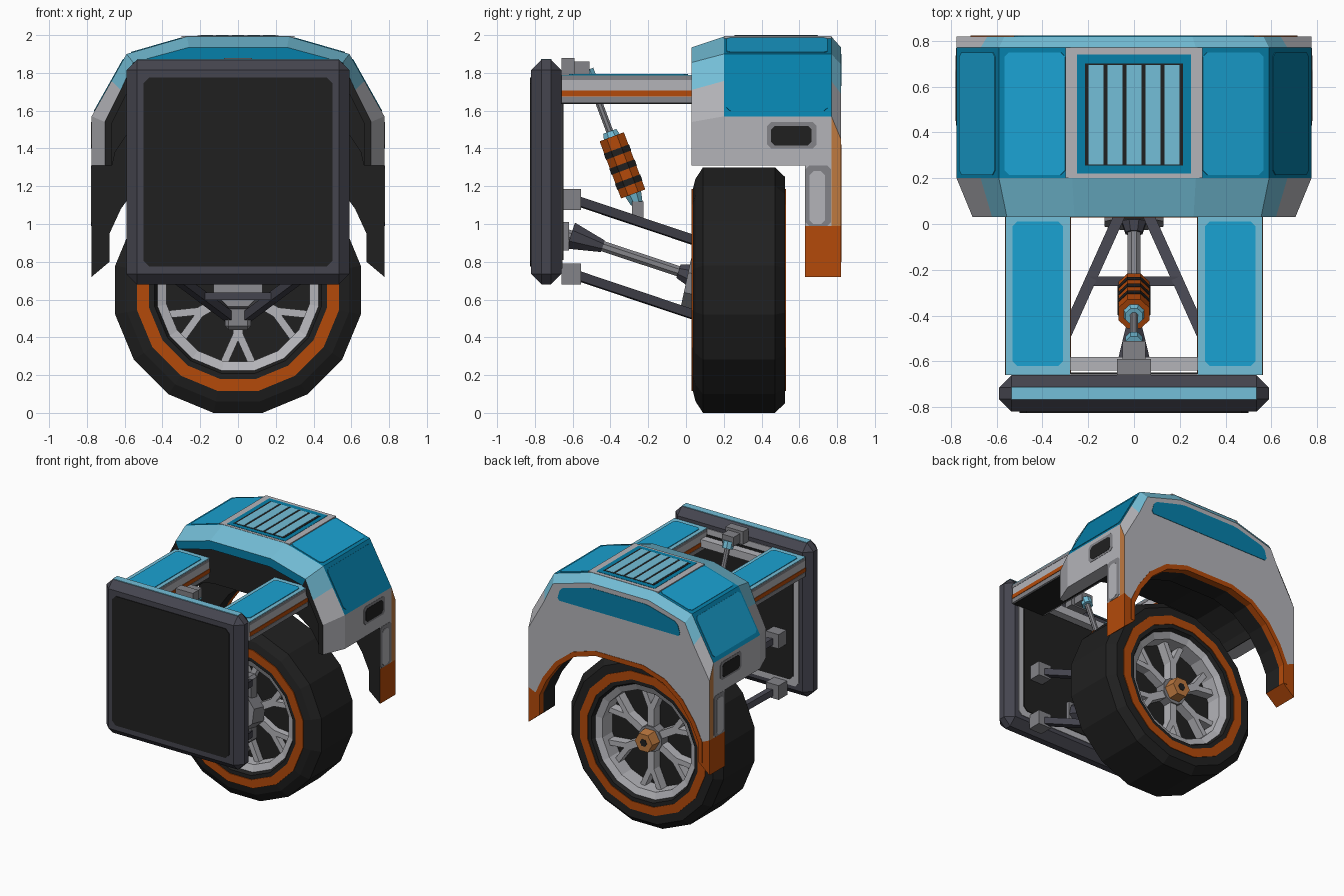
import bpy, bmesh, math
from mathutils import Vector, Matrix

if "Cube" in bpy.data.objects:
    bpy.data.objects.remove(bpy.data.objects["Cube"])

def material(name, hexcol):
    m = bpy.data.materials.new(name)
    c = [int(hexcol[i:i + 2], 16) / 255 for i in (0, 2, 4)]
    m.diffuse_color = [v / 12.92 if v < .04 else ((v + .055) / 1.055) ** 2.4 for v in c] + [1]
    m.use_nodes = True
    m.node_tree.nodes["Principled BSDF"].inputs["Base Color"].default_value = m.diffuse_color
    return m

MATS = [material(n, h) for n, h in (
    ("blue", "1AA2D2"), ("teal", "0680AA"), ("light_blue", "74BFD8"), ("light_grey", "B4B4B9"),
    ("mid_grey", "838388"), ("dark_grey", "45454F"), ("black", "202020"), ("orange", "B44A0A"),
    ("tan", "BF7A40"))]
BLUE, TEAL, LBLUE, LGREY, GREY, DARK, BLACK, ORANGE, TAN = range(9)

def finish(name, bm, mat=None):
    bmesh.ops.recalc_face_normals(bm, faces=bm.faces)
    if mat is not None:
        for f in bm.faces:
            f.material_index = mat
    me = bpy.data.meshes.new(name)
    bm.to_mesh(me)
    bm.free()
    for m in MATS:
        me.materials.append(m)
    ob = bpy.data.objects.new(name, me)
    bpy.context.collection.objects.link(ob)
    return ob

def box(name, lo, hi, mat, bevel=0, rot=None):
    lo, hi = Vector(lo), Vector(hi)
    bm = bmesh.new()
    bmesh.ops.create_cube(bm, size=1)
    bmesh.ops.scale(bm, vec=hi - lo, verts=bm.verts)
    if bevel:
        bmesh.ops.bevel(bm, geom=bm.edges[:], offset=bevel, segments=1, affect='EDGES')
    if rot:
        bmesh.ops.transform(bm, matrix=rot, verts=bm.verts)
    bmesh.ops.translate(bm, vec=(lo + hi) / 2, verts=bm.verts)
    return finish(name, bm, mat)

def rod(name, a, b, r1, r2, mat, n=8):
    a, b = Vector(a), Vector(b)
    bm = bmesh.new()
    bmesh.ops.create_cone(bm, cap_ends=True, segments=n, radius1=r1, radius2=r2, depth=(b - a).length)
    q = (b - a).to_track_quat('Z', 'Y').to_matrix().to_4x4() @ Matrix.Rotation(math.pi / n, 4, 'Z')
    bmesh.ops.transform(bm, matrix=Matrix.Translation((a + b) / 2) @ q, verts=bm.verts)
    return finish(name, bm, mat)

def plate(name, pts, d, mat, t=.005, cut=.02):
    """Thin plate with clipped corners, raised along d."""
    pts = [Vector(p) for p in pts]
    d = Vector(d).normalized() * t
    poly = []
    for i, p in enumerate(pts):
        for q in (pts[i - 1], pts[(i + 1) % len(pts)]):
            poly.append(p + (q - p).normalized() * cut)
    bm = bmesh.new()
    lo, hi = ([bm.verts.new(p + k * d) for p in poly] for k in (-.5, 1))
    bm.faces.new(lo)
    bm.faces.new(hi)
    for i in range(len(poly)):
        bm.faces.new((lo[i - 1], lo[i], hi[i], hi[i - 1]))
    return finish(name, bm, mat)

def lathe(name, prof, mat, n=16, c=.65):
    """Closed (radius, y) profile spun about the axle."""
    bm = bmesh.new()
    rings = []
    for k in range(n):
        a = 2 * math.pi * (k + .5) / n
        rings.append([bm.verts.new((r * math.sin(a), y, c - r * math.cos(a))) for r, y in prof])
    for k in range(n):
        for i in range(len(prof)):
            bm.faces.new((rings[k - 1][i - 1], rings[k][i - 1], rings[k][i], rings[k - 1][i]))
    return finish(name, bm, mat)

def arch(name, stations, outer_mats, inner_mats, end_mats):
    """Arch lofted along y; half profiles run from the foot to the crown and are mirrored."""
    bm = bmesh.new()
    full = lambda h, y: [bm.verts.new((x, y, z)) for x, z in h] + \
                        [bm.verts.new((-x, y, z)) for x, z in reversed(h)]
    S = [(full(o, y), full(i, y)) for y, o, i in stations]
    n = len(S[0][0])
    def quad(a, b, c, d, m):
        bm.faces.new((a, b, c, d)).material_index = m
    for k in range(n - 1):
        h = min(k, n - 2 - k)
        for j in range(len(S) - 1):
            (o0, i0), (o1, i1) = S[j], S[j + 1]
            quad(o0[k], o0[k + 1], o1[k + 1], o1[k], outer_mats[j][h])
            quad(i0[k], i0[k + 1], i1[k + 1], i1[k], inner_mats[j])
        for e, (o, i) in enumerate((S[0], S[-1])):
            quad(o[k], o[k + 1], i[k + 1], i[k], end_mats[e][h])
    for j in range(len(S) - 1):
        for k in (0, n - 1):
            quad(S[j][0][k], S[j + 1][0][k], S[j + 1][1][k], S[j][1][k], outer_mats[j][0])
    return finish(name, bm)

# front mounting panel
box("mounting_panel", (-.59, -.82, .68), (.59, -.66, 1.87), DARK, .055)
def wall(name, w, z0, z1, y, d, mat, cut=.03):
    plate(name, [(-w, y, z0), (w, y, z0), (w, y, z1), (-w, y, z1)], (0, d, 0), mat, cut=cut)
wall("panel_front_pad", .5, .775, 1.775, -.82, -1, BLACK)
wall("panel_back_trim", .505, .765, 1.785, -.66, 1, LGREY)
wall("panel_back_pad", .46, .81, 1.74, -.654, 1, BLACK)
box("panel_top_stripe", (-.535, -.767, 1.86), (.535, -.713, 1.873), LBLUE)

# upper beams
for s in (-1, 1):
    def sbox(name, x0, x1, y0, y1, z0, z1, mat):
        box(name, (min(s * x0, s * x1), y0, z0), (max(s * x0, s * x1), y1, z1), mat)
    sbox("beam", .28, .56, -.66, .1, 1.64, 1.783, LGREY)
    sbox("beam_top", .279, .561, -.66, .1, 1.783, 1.79, LBLUE)
    sbox("beam_bottom", .29, .55, -.66, .1, 1.636, 1.641, BLACK)
    sbox("beam_lower_trim", .277, .563, -.66, .1, 1.64, 1.672, GREY)
    sbox("beam_upper_trim", .278, .562, -.66, .1, 1.762, 1.784, GREY)
    sbox("beam_stripe", .276, .564, -.66, .1, 1.676, 1.706, ORANGE)
    plate("beam_panel", [(s * .31, -.62, 1.79), (s * .53, -.62, 1.79), (s * .53, .01, 1.79),
                         (s * .31, .01, 1.79)], (0, 0, 1), BLUE)
box("beam_crossbar", (-.28, -.64, 1.67), (.28, -.58, 1.73), LGREY)

# fender shell over the wheel
TOP = [(.775, 1.57), (.67, 1.757), (.59, 1.9), (.27, 1.992)]
FRONT = [(.705, 1.31), (.705, 1.54), (.62, 1.71), (.555, 1.855), (.26, 1.935)]
INNER = [(.67, 1.31), (.67, 1.53), (.595, 1.68), (.53, 1.80), (.25, 1.87)]
SIDE = [LGREY, TEAL, TEAL, TEAL, TEAL]
arch("fender_shell", [(.03, FRONT, INNER), (.2, [(.775, 1.31)] + TOP, INNER), (.64, [(.775, 1.31)] + TOP, INNER)],
     [[LGREY, LGREY, LBLUE, LBLUE, LBLUE], SIDE], [BLACK, BLACK], [[BLACK, BLACK, BLACK, TEAL, TEAL], [BLACK] * 5])

# dark wheel well lining inside the shell
WELL = [(.665, 1.312), (.65, 1.38), (.59, 1.47), (.48, 1.55), (.25, 1.6)]
arch("wheel_well_lining", [(.05, INNER, WELL), (.635, INNER, WELL)], [[BLACK] * 5], [BLACK], [[BLACK] * 5] * 2)

# rear fender wall with wheel arch and legs
LEG = [(.775, .72), (.775, .99)] + TOP
ARCH = [(.68, .80), (.68, .95), (.62, 1.08), (.52, 1.22), (.38, 1.33), (.2, 1.385)]
BACK = [(.775, .72), (.775, .99), (.775, 1.45), (.64, 1.69), (.565, 1.845), (.255, 1.935)]
RIM = [(.715, .80), (.715, .96), (.652, 1.097), (.545, 1.247), (.395, 1.364), (.208, 1.422)]
arch("fender_rear_wall", [(.63, LEG, ARCH), (.77, LEG, ARCH), (.82, BACK, ARCH)],
     [[ORANGE] + SIDE, [ORANGE, TAN, LGREY, LBLUE, LBLUE, LBLUE]], [BLACK, ORANGE],
     [[BLACK] * 6, [ORANGE] + [LGREY] * 5])
arch("wheel_arch_trim", [(.815, RIM, ARCH), (.823, RIM, ARCH)], [[ORANGE] * 6], [ORANGE], [[ORANGE] * 6] * 2)
plate("rear_panel", [(-.53, .82, 1.73), (.53, .82, 1.73), (.5, .82, 1.83), (.24, .82, 1.9), (-.24, .82, 1.9),
                     (-.5, .82, 1.83)], (0, 1, 0), TEAL, .003)

# raised panels on the sloped fender faces, slots and leg insets
for s in (-1, 1):
    for name, a, b in (("upper_panel", (.30, 1.9834), (.565, 1.9072)), ("slope_panel", (.605, 1.873), (.76, 1.597))):
        d = (s * (a[1] - b[1]), 0, b[0] - a[0])
        bright = name == "upper_panel" or s < 0
        plate(name, [(s * a[0], .215, a[1]), (s * b[0], .215, b[1]), (s * b[0], .75, b[1]), (s * a[0], .75, a[1])],
              d, BLUE if bright else TEAL, .004)
    def side_plate(name, y0, y1, z0, z1, mat, t):
        x = s * .775
        plate(name, [(x, y0, z0), (x, y1, z0), (x, y1, z1), (x, y0, z1)], (s, 0, 0), mat, t)
    side_plate("slot_frame", .43, .69, 1.4, 1.54, GREY, .002)
    side_plate("side_slot", .45, .665, 1.415, 1.52, BLACK, .004)
    side_plate("leg_border", .632, .768, .99, 1.31, GREY, .002)
    side_plate("leg_inset", .655, .735, 1.0, 1.28, LGREY, .004)

# roof vent
box("vent_surround", (-.3, .2, 1.975), (.3, .77, 1.994), LGREY)
box("vent_plate", (-.25, .22, 1.98), (.25, .74, 1.996), TEAL)
box("vent_opening", (-.215, .255, 1.98), (.215, .70, 1.998), BLACK)
for i in range(5):
    x = -.166 + .083 * i
    box("vent_slat", (x - .033, .26, 1.992), (x + .033, .695, 2.0), LBLUE)

# wheel
lathe("tyre", [(.43, .07), (.45, .035), (.54, .035), (.6, .05), (.663, .09), (.663, .47), (.61, .525),
               (.45, .525), (.43, .49)], BLACK)
for y in (.029, .521):
    lathe("tyre_ring", [(.48, y), (.545, y), (.545, y + .009), (.48, y + .009)], ORANGE)
lathe("rim", [(.385, .08), (.435, .06), (.435, .5), (.385, .48)], LGREY)
rod("wheel_disc", (0, .18, .65), (0, .36, .65), .42, .42, BLACK, 16)
for k in range(6):
    t = math.radians(60 * k)
    at = lambda r, a: Vector((r * math.sin(a), .28, .65 + r * math.cos(a)))
    for a, b, w in ((at(.06, t), at(.27, t), .055), (at(.22, t), at(.41, t + .2), .04),
                    (at(.22, t), at(.41, t - .2), .04)):
        mid, v = (a + b) / 2, b - a
        half = Vector((w / 2, .15, v.length / 2))
        box("spoke", mid - half, mid + half, LGREY, 0, Matrix.Rotation(math.atan2(v.x, v.z), 4, 'Y'))
rod("hub", (0, .1, .65), (0, .44, .65), .1, .1, GREY, 12)
rod("hub_nut", (0, .43, .65), (0, .52, .65), .085, .075, TAN, 6)
rod("hub_nut_hole", (0, .515, .65), (0, .523, .65), .03, .03, BLACK, 6)

# hub carrier and wishbones
box("hub_carrier", (-.07, .04, .44), (.07, .15, .95), GREY, .02)
rod("carrier_drum", (0, .0, .69), (0, .14, .66), .14, .14, GREY, 8)
for name, z in (("upper", 1.13), ("lower", .735)):
    for s in (-1, 1):
        rod(name + "_wishbone", (s * .35, -.6, z), (s * .035, .1, z - .235), .034, .034, DARK, 4)
        box(name + "_wishbone_mount", (s * .35 - .055, -.66, z - .055), (s * .35 + .055, -.555, z + .055), GREY)
    rod(name + "_wishbone_brace", (-.2, -.25, z - .117), (.2, -.25, z - .117), .028, .028, DARK, 4)

# drive shaft with boots
box("shaft_mount", (-.075, -.66, .86), (.075, -.62, 1.01), GREY)
axle = lambda y: (0, y, .935 - (y + .6) * .33)
rod("drive_shaft", axle(-.63), axle(.08), .03, .03, GREY)
rod("inner_boot", axle(-.61), axle(-.44), .078, .035, DARK)
rod("outer_boot", axle(-.04), axle(.07), .04, .08, DARK)

# shock absorber
P, Q = Vector((0, -.52, 1.80)), Vector((0, -.25, 1.08))
on = lambda t: P.lerp(Q, t)
box("shock_mount", (-.075, -.66, 1.78), (.075, -.59, 1.88), GREY)
box("shock_mount_tip", (-.05, -.59, 1.79), (.05, -.51, 1.86), GREY)
rod("shock_eye", on(-.02), on(.05), .04, .04, LBLUE)
rod("shock_rod", on(0), on(1), .02, .02, GREY)
rod("shock_upper_cap", on(.43), on(.48), .04, .05, LBLUE)
rod("shock_body", on(.47), on(.89), .074, .074, ORANGE)
for t in (.56, .67, .78):
    rod("shock_band", on(t), on(t + .045), .077, .077, BLACK)
rod("shock_lower_cap", on(.88), on(.96), .05, .035, LBLUE)
box("shock_bracket", (-.04, -.285, 1.0), (.04, -.225, 1.12), GREY)
